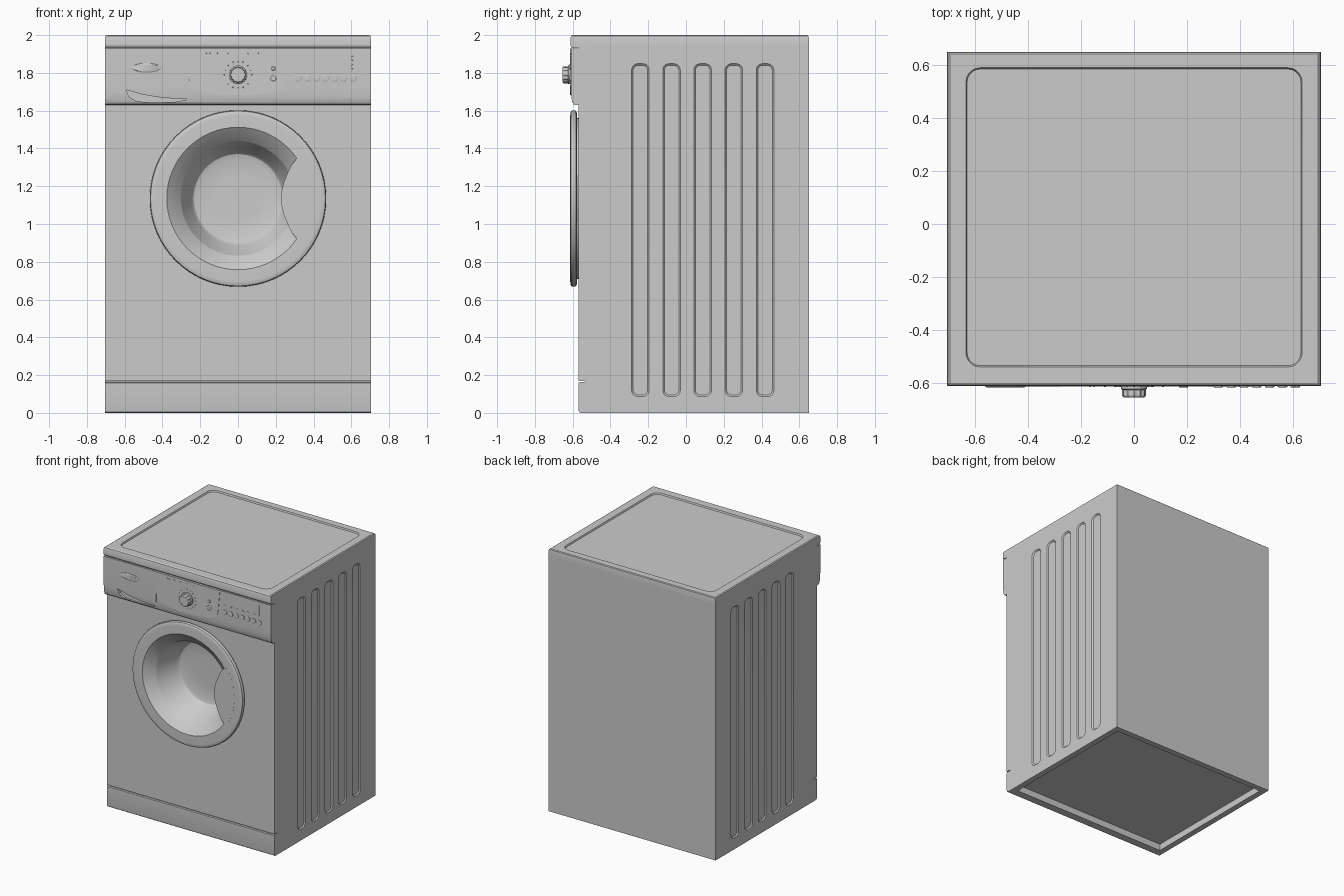
import bpy, bmesh, math
from mathutils import Matrix

if "Cube" in bpy.data.objects:
    bpy.data.objects.remove(bpy.data.objects["Cube"], do_unlink=True)

grey = bpy.data.materials.new("light grey")
grey.use_nodes = True
grey.diffuse_color = (0.6, 0.6, 0.6, 1)
grey.node_tree.nodes["Principled BSDF"].inputs["Base Color"].default_value = (0.6, 0.6, 0.6, 1)

PLACE = {"x": lambda p, d: (d, p[0], p[1]),
         "y": lambda p, d: (p[0], d, p[1]),
         "z": lambda p, d: (p[0], p[1], d)}


def finish(name, bm):
    bmesh.ops.recalc_face_normals(bm, faces=bm.faces)
    mesh = bpy.data.meshes.new(name)
    bm.to_mesh(mesh)
    bm.free()
    mesh.materials.append(grey)
    ob = bpy.data.objects.new(name, mesh)
    bpy.context.collection.objects.link(ob)
    return ob


def stack(name, axis, *sections):
    """Solid lofted through (outline, position) sections along an axis."""
    bm = bmesh.new()
    rings = [[bm.verts.new(PLACE[axis](p, d)) for p in pts] for pts, d in sections]
    n = len(rings[0])
    for a, b in zip(rings, rings[1:]):
        for i in range(n):
            bm.faces.new((a[i], a[(i + 1) % n], b[(i + 1) % n], b[i]))
    bm.faces.new(rings[0])
    bm.faces.new(rings[-1])
    return finish(name, bm)


def prism(name, axis, pts, a, b):
    return stack(name, axis, (pts, a), (pts, b))


def rect(u0, u1, v0, v1, r=0.0):
    """Rectangle outline, with rounded corners when r is set."""
    if not r:
        return [(u0, v0), (u1, v0), (u1, v1), (u0, v1)]
    pts = []
    for k, (u, v) in enumerate([(u1 - r, v1 - r), (u0 + r, v1 - r), (u0 + r, v0 + r), (u1 - r, v0 + r)]):
        for i in range(6):
            t = math.pi / 2 * (k + i / 5)
            pts.append((u + r * math.cos(t), v + r * math.sin(t)))
    return pts


def ellipse(u, v, ru, rv, n=24):
    return [(u + ru * math.cos(2 * math.pi * i / n), v + rv * math.sin(2 * math.pi * i / n)) for i in range(n)]


def cut(ob, cutter):
    mod = ob.modifiers.new("cut", 'BOOLEAN')
    mod.operation = 'DIFFERENCE'
    mod.solver = 'EXACT'
    mod.object = cutter
    bpy.context.view_layer.objects.active = ob
    bpy.ops.object.modifier_apply(modifier=mod.name)
    bpy.data.objects.remove(cutter, do_unlink=True)


def lathe(name, profile, z, steps=64):
    """Closed (radius, y) profile turned about the y axis at height z."""
    bm = bmesh.new()
    vs = [bm.verts.new((r, y, z)) for r, y in profile]
    es = [bm.edges.new(e) for e in zip(vs, vs[1:])]
    bmesh.ops.spin(bm, geom=vs + es, cent=(0, 0, z), axis=(0, 1, 0), angle=2 * math.pi, steps=steps)
    bmesh.ops.remove_doubles(bm, verts=bm.verts, dist=1e-5)
    return finish(name, bm)


W, FRONT, BACK, DOOR_Z, PANEL = 0.705, -0.57, 0.65, 1.135, -0.61

# Cabinet with a notch for the kick plate
body = prism("cabinet", "x", [(FRONT, 0.17), (FRONT, 1.937), (BACK, 1.937), (BACK, 0),
                              (-0.535, 0), (-0.535, 0.17)], -W, W)
cut(body, prism("door_hole", "y", ellipse(0, DOOR_Z, 0.4, 0.4, 64), -0.8, -0.3))
cut(body, prism("base_recess", "z", rect(-0.66, 0.66, -0.5, 0.605), -0.1, 0.05))
# Five pressed grooves on each side
for i in range(5):
    y = -0.288 + 0.165 * i
    for s in (-1, 1):
        cut(body, stack("groove", "x", (rect(y + 0.008, y + 0.085, 0.095, 1.84, 0.027), s * (W - 0.008)),
                        (rect(y - 0.008, y + 0.101, 0.077, 1.858, 0.04), s * (W + 0.008))))

# Kick plate with softened lower edge
prism("kick_plate", "x", [(-0.535, 0), (-0.558, 0), (-0.567, 0.006), (FRONT, 0.02), (FRONT, 0.158),
                          (-0.564, 0.163), (-0.535, 0.163)], -W, W)

# Worktop with a shallow recessed centre
lid = stack("worktop", "z", (rect(-W, W, -0.605, BACK), 1.933), (rect(-W, W, -0.612, BACK), 1.945),
            (rect(-W, W, -0.612, BACK), 1.985), (rect(-0.702, 0.702, -0.608, 0.648), 1.995),
            (rect(-0.695, 0.695, -0.6, 0.642), 2.0))
cut(lid, stack("lid_recess", "z", (rect(-0.63, 0.63, -0.535, 0.585, 0.05), 1.99),
               (rect(-0.64, 0.64, -0.545, 0.595, 0.06), 2.01)))

# Control panel with rolled lower edge
panel = prism("control_panel", "x", [(-0.56, 1.63), (-0.585, 1.63), (-0.595, 1.634), (-0.602, 1.645), (-0.607, 1.67),
                                     (PANEL, 1.71), (PANEL, 1.928), (-0.56, 1.928)], -W, W)
cut(panel, prism("drawer_grip", "y", [(-0.592, 1.71), (-0.578, 1.675), (-0.54, 1.65), (-0.45, 1.642), (-0.33, 1.647),
                                      (-0.262, 1.66), (-0.4, 1.668), (-0.5, 1.684)], -0.7, -0.588))
cut(panel, prism("drawer_seam", "y", rect(-0.263, -0.259, 1.66, 1.94), -0.7, -0.603))

# Raised centre plate of the control panel
half = [(0.277, 1.928), (0.27, 1.86), (0.262, 1.77), (0.25, 1.73), (0.225, 1.708), (0.17, 1.694), (0.09, 1.685)]
prism("centre_plate", "y", half + [(0, 1.682)] + [(-x, z) for x, z in reversed(half)], -0.6, PANEL - 0.003)

# Oval badge with raised rim
stack("oval_badge", "y", (ellipse(-0.485, 1.826, 0.078, 0.025, 32), -0.605),
      (ellipse(-0.485, 1.826, 0.078, 0.025, 32), PANEL - 0.003), (ellipse(-0.485, 1.826, 0.07, 0.019, 32), PANEL - 0.007))

# Programme knob: skirt, fluted grip
KZ = 1.79
stack("knob_skirt", "y", (ellipse(0, KZ, 0.05, 0.05, 32), -0.605), (ellipse(0, KZ, 0.05, 0.05, 32), -0.622),
      (ellipse(0, KZ, 0.044, 0.044, 32), -0.626))
grip = [(r * math.cos(t), KZ + r * math.sin(t)) for i in range(36)
        for r, t in [(0.042 + 0.003 * math.cos(i * math.pi * 2 / 3), i * math.pi / 18)]]
stack("knob_grip", "y", (grip, -0.62), (grip, -0.648), ([(x * 0.9, KZ + (z - KZ) * 0.9) for x, z in grip], -0.654))


def stud(name, x, z, r, h, n=16):
    stack(name, "y", (ellipse(x, z, r, r, n), -0.605), (ellipse(x, z, r, r, n), PANEL - h * 0.7),
          (ellipse(x, z, r * 0.8, r * 0.8, n), PANEL - h))


# Dial marks and indicator lights
for i in range(16):
    t = math.pi * 2 * i / 16
    stud("dial_mark", 0.072 * math.cos(t), KZ + 0.072 * math.sin(t), 0.004, 0.005, 8)
for x in (-0.165, -0.15, -0.11, -0.055, 0.0, 0.055, 0.11):
    stud("indicator", x, 1.905, 0.004, 0.005, 8)
for i in range(6):
    stud("side_indicator", 0.606, 1.825 + 0.015 * i, 0.004, 0.004, 8)
# Push buttons
for i in range(7):
    x = 0.318 + 0.0485 * i
    stud("push_button", x, 1.772, 0.018, 0.007)
    if i < 6:
        prism("button_mark", "y", rect(x - 0.008, x + 0.008, 1.822, 1.828), -0.605, PANEL - 0.002)
stud("start_button", 0.187, 1.772, 0.017, 0.008)
stud("start_light", 0.187, 1.823, 0.011, 0.007)

# Door: rounded rim, sloping bevel and deep bowl
lathe("door", [(0, -0.34), (0.3, -0.34), (0.39, -0.555), (0.425, -0.555), (0.425, -0.578), (0.455, -0.578),
               (0.463, -0.582), (0.467, -0.59), (0.467, -0.6), (0.463, -0.608), (0.455, -0.612), (0.44, -0.613),
               (0.377, -0.613), (0.305, -0.555), (0.3, -0.548), (0.25, -0.385), (0.235, -0.368), (0.21, -0.36),
               (0.12, -0.357), (0, -0.357)], DOOR_Z)
# Door handle plate bridging the bevel
edge = [(0.312, 0.213), (0.285, 0.18), (0.262, 0.135), (0.242, 0.085), (0.231, 0.04)]
outer = [(0.4 * math.cos(t), DOOR_Z + 0.4 * math.sin(t)) for t in [math.radians(a) for a in range(-32, 33, 8)]]
inner = [(x, DOOR_Z + z) for x, z in edge] + [(0.228, DOOR_Z)] + [(x, DOOR_Z - z) for x, z in reversed(edge)]
prism("door_handle", "y", outer + inner, -0.6135, -0.575)

# Smooth shading that keeps hard edges
for ob in bpy.context.scene.objects:
    ob.select_set(ob.type == 'MESH')
bpy.context.view_layer.objects.active = body
bpy.ops.object.shade_smooth_by_angle(angle=math.radians(30))
